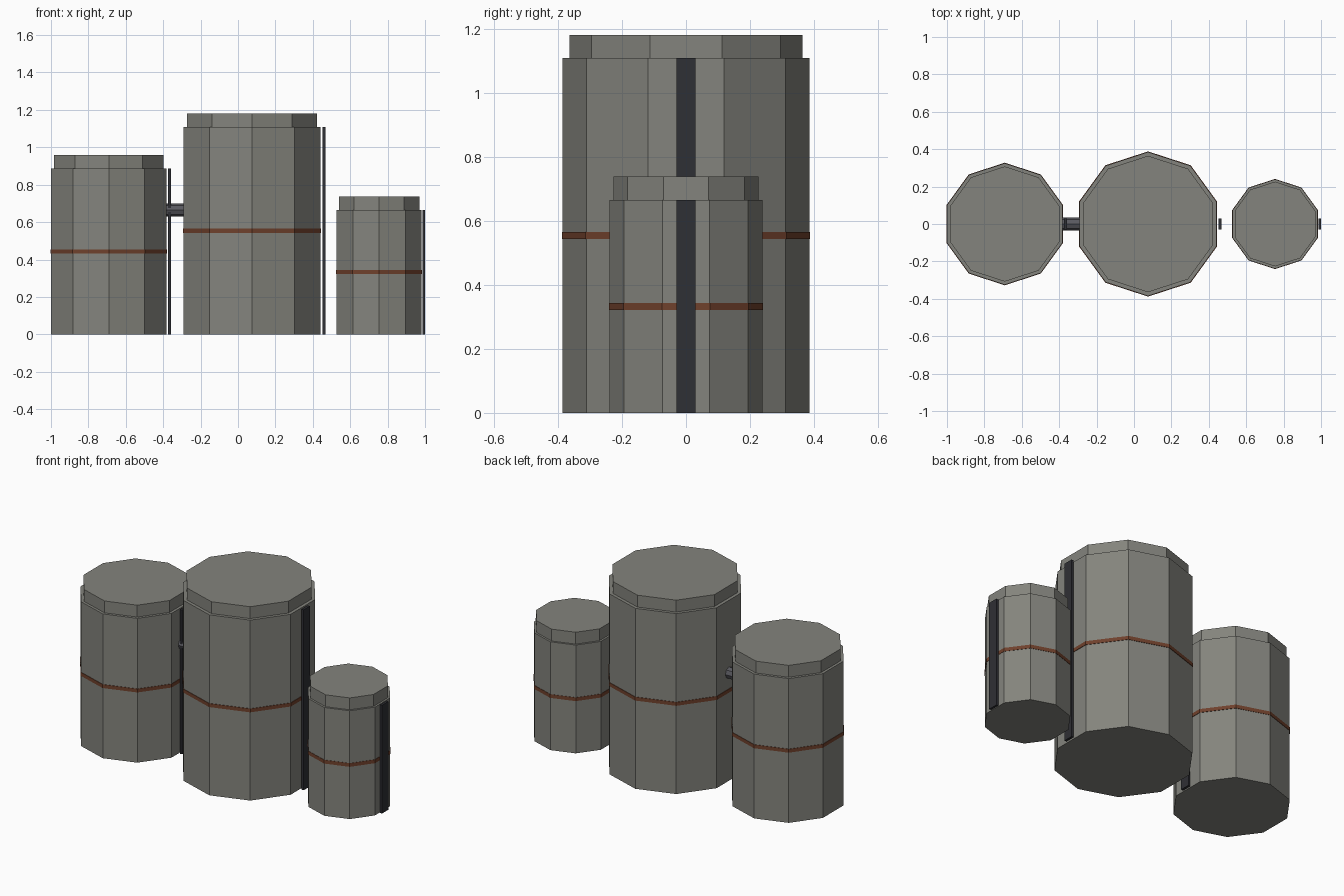
import bpy, math

if "Cube" in bpy.data.objects:
    bpy.data.objects.remove(bpy.data.objects["Cube"])


def material(name, rgb):
    m = bpy.data.materials.new(name)
    m.diffuse_color = (*rgb, 1)
    m.use_nodes = True
    m.node_tree.nodes["Principled BSDF"].inputs["Base Color"].default_value = m.diffuse_color
    return m


steel = material("steel", (0.23, 0.23, 0.205))
rust = material("rust", (0.16, 0.052, 0.025))
dark = material("dark_metal", (0.028, 0.029, 0.035))
pipe_grey = material("pipe_grey", (0.1, 0.1, 0.115))


def drum(name, x, r, z0, z1, mat):
    # ten-sided upright drum with a corner pointing along +y
    bpy.ops.mesh.primitive_cylinder_add(vertices=10, radius=r, depth=z1 - z0,
                                        location=(x, 0, (z0 + z1) / 2))
    ob = bpy.context.object
    ob.name = name
    ob.data.materials.append(mat)


def tank(label, x, r, h):
    drum(label + "_tank_body", x, r, 0, h, steel)
    drum(label + "_tank_lid", x, r * 0.947, h, h + 0.073, steel)
    drum(label + "_tank_band", x, r * 1.008, h / 2 - 0.011, h / 2 + 0.011, rust)
    # ladder strip standing just off the right-hand flat
    bpy.ops.mesh.primitive_cube_add(size=1, location=(x + r, 0, h / 2))
    ob = bpy.context.object
    ob.name = label + "_tank_ladder"
    ob.scale = (0.014, 0.06, h)
    ob.data.materials.append(dark)


tank("left", -0.691, 0.325, 0.886)
tank("middle", 0.075, 0.385, 1.108)
tank("right", 0.754, 0.239, 0.665)

# pipe linking the left and middle tanks
bpy.ops.mesh.primitive_cylinder_add(vertices=8, radius=0.034, depth=0.13,
                                    location=(-0.335, 0, 0.665),
                                    rotation=(0, math.pi / 2, 0))
pipe = bpy.context.object
pipe.name = "link_pipe"
pipe.data.materials.append(pipe_grey)
